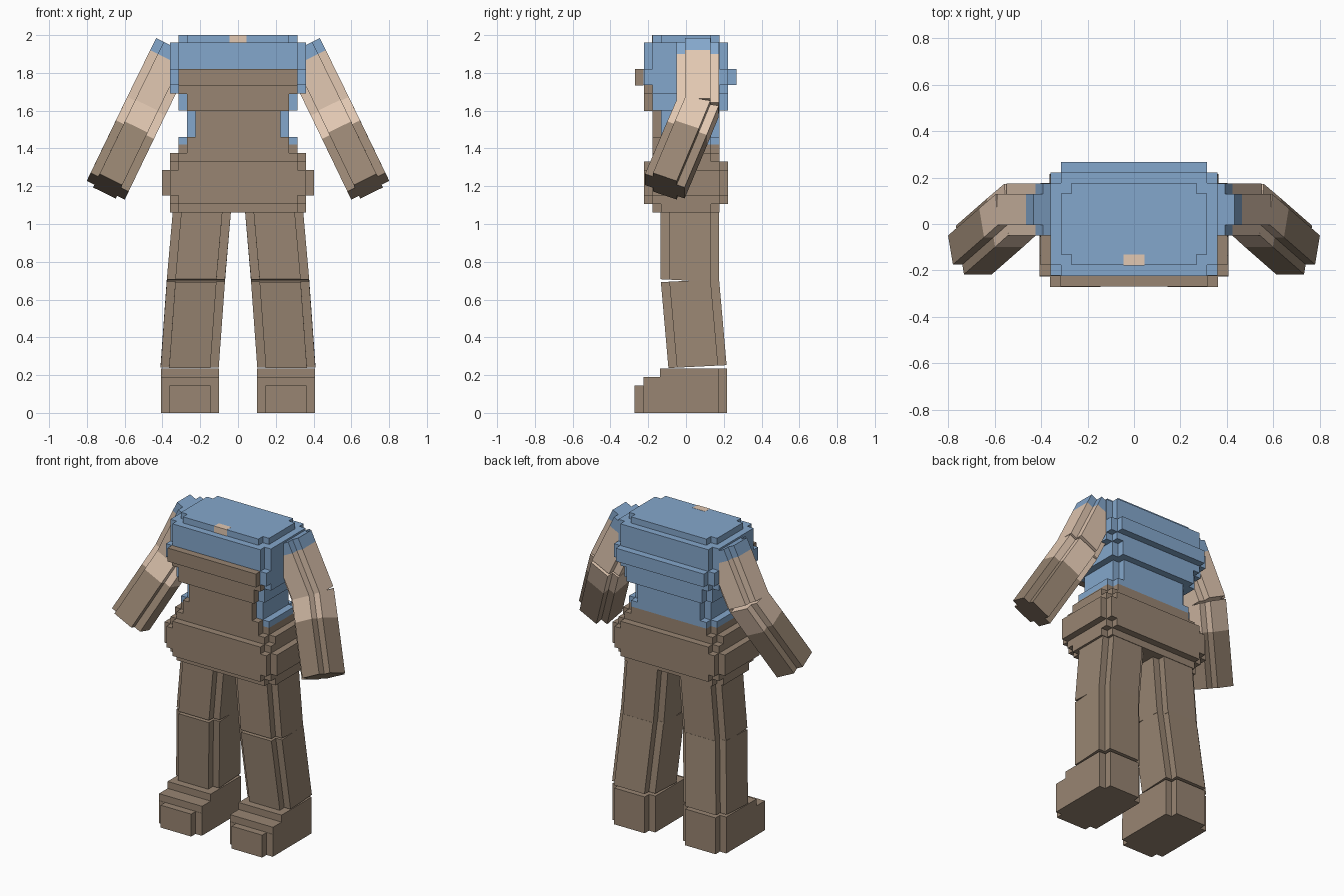
import bpy, bmesh
from mathutils import Vector

cube = bpy.data.objects.get("Cube")
if cube:
    bpy.data.objects.remove(cube, do_unlink=True)

V = 0.045  # one block step
X, Y = Vector((1, 0, 0)), Vector((0, 1, 0))


def material(name, rgb):
    """Flat material from sRGB bytes."""
    lin = [((c / 255 + 0.055) / 1.055) ** 2.4 for c in rgb] + [1]
    m = bpy.data.materials.new(name)
    m.use_nodes = True
    m.diffuse_color = lin
    bsdf = m.node_tree.nodes["Principled BSDF"]
    bsdf.inputs["Base Color"].default_value = lin
    bsdf.inputs["Roughness"].default_value = 0.9
    return m


blue = material("shirt_blue", (132, 167, 204))
brown = material("overall_brown", (152, 133, 114))
skin = material("skin_tan", (226, 200, 178))


def ring(centre, u, v, w, d, front=V, back=V):
    """Rectangle of half sizes w, d with square notches in its corners."""
    pts = []
    for sx, sy, n in ((-1, -1, front), (1, -1, front), (1, 1, back), (-1, 1, back)):
        corner = [(sx * w, sy * (d - n)), (sx * (w - n), sy * (d - n)), (sx * (w - n), sy * d)]
        if n == 0:
            corner = [(sx * w, sy * d)]
        pts += corner if sx * sy > 0 else corner[::-1]
    return [Vector(centre) + u * a + v * b for a, b in pts]


def loft(name, rings, mat, side=1):
    """Skin a list of matching rings, capped at both ends."""
    bm = bmesh.new()
    rows = [[bm.verts.new((p.x * side, p.y, p.z)) for p in r] for r in rings]
    count = len(rows[0])
    for a, b in zip(rows, rows[1:]):
        for i in range(count):
            j = (i + 1) % count
            bm.faces.new((a[i], a[j], b[j], b[i]))
    bm.faces.new(rows[0])
    bm.faces.new(rows[-1])
    bmesh.ops.recalc_face_normals(bm, faces=bm.faces)
    mesh = bpy.data.meshes.new(name)
    bm.to_mesh(mesh)
    bm.free()
    mesh.materials.append(mat)
    obj = bpy.data.objects.new(name, mesh)
    bpy.context.collection.objects.link(obj)
    return obj


def slab(name, x, y, z, mat, front=V, back=V, side=1):
    """Upright notched block from x, y and z ranges."""
    cx, cy = sum(x) / 2, sum(y) / 2
    w, d = (x[1] - x[0]) / 2, (y[1] - y[0]) / 2
    loft(name, [ring((cx, cy, h), X, Y, w, d, front, back) for h in z], mat, side)


# Torso layers: bottom, top, half width, half depth, colour, has bib
layers = [
    (1.06, 1.105, 0.36, 0.177, brown, False),
    (1.105, 1.15, 0.36, 0.222, brown, False),
    (1.15, 1.285, 0.403, 0.222, brown, False),
    (1.285, 1.33, 0.36, 0.222, brown, False),
    (1.33, 1.375, 0.36, 0.177, brown, False),
    (1.375, 1.42, 0.315, 0.177, brown, False),
    (1.42, 1.46, 0.315, 0.177, blue, True),
    (1.46, 1.60, 0.27, 0.177, blue, True),
    (1.60, 1.69, 0.315, 0.222, blue, True),
    (1.69, 1.735, 0.36, 0.222, blue, True),
    (1.735, 1.82, 0.36, 0.268, blue, True),
    (1.82, 1.96, 0.36, 0.222, blue, False),
    (1.96, 2.0, 0.315, 0.177, blue, False),
]
for i, (z0, z1, w, d, mat, bib) in enumerate(layers):
    slab(f"torso_layer_{i + 1}", (-w, w), (-d, d), (z0, z1), mat)
    if bib:
        b = w - V + 0.001
        slab(f"bib_{i + 1}", (-b, b), (-d - 0.001, -d + V - 0.001),
             (z0 - 0.001, z1 + 0.001), brown, 0, 0)

# Bare patch at the neckline
slab("neck_patch", (-V, V), (-0.179, -0.132), (1.958, 2.001), skin, 0, 0)

# Arm directions: u across the arm, v through its depth
u = Vector((0.9, 0, 0.44)).normalized()
shoulder = Vector((0.333, 0.063, 1.935))
elbow = Vector((0.49, 0.063, 1.615))
wrist = Vector((0.69, -0.112, 1.2))
fore_v = u.cross((wrist - elbow).normalized())
half_v = Y.lerp(fore_v, 0.5).normalized()
A = 0.112

for side, label in ((1, "left"), (-1, "right")):
    # Arm: sleeve, upper arm, bare forearm, glove
    sleeve_end = shoulder.lerp(elbow, 0.2)
    cuff = elbow.lerp(wrist, 0.33)
    top, hem, bend = [ring(p, u, Y, A, A) for p in (shoulder, sleeve_end, elbow)]
    start = ring(elbow, u, half_v, A, A)
    cuff_ring, end = [ring(p, u, fore_v, A, A) for p in (cuff, wrist)]
    loft(f"{label}_sleeve", [top, hem], blue, side)
    loft(f"{label}_upper_arm", [hem, bend], skin, side)
    loft(f"{label}_forearm", [start, cuff_ring], skin, side)
    loft(f"{label}_glove", [cuff_ring, end], brown, side)

    # Leg: thigh and shin with a slight open crease at the front of the knee
    L = 0.154
    tilt = Vector((0, 1, 0.05))
    loft(f"{label}_thigh", [ring((0.19, 0.02, 1.08), X, Y, L, L),
                            ring((0.223, 0.02, 0.70), X, tilt * -1 + Y * 2, L, L)], brown, side)
    loft(f"{label}_shin", [ring((0.223, 0.021, 0.70), X, tilt, L, L),
                           ring((0.256, 0.061, 0.245), X, tilt, L, L)], brown, side)

    # Stepped boot
    x = (0.1, 0.408)
    slab(f"{label}_boot_toe", x, (-0.272, 0.216), (0, 0.145), brown, side=side)
    slab(f"{label}_boot_middle", x, (-0.225, 0.216), (0.145, 0.19), brown, 0, V, side)
    slab(f"{label}_boot_top", x, (-0.137, 0.216), (0.19, 0.235), brown, 0, V, side)
